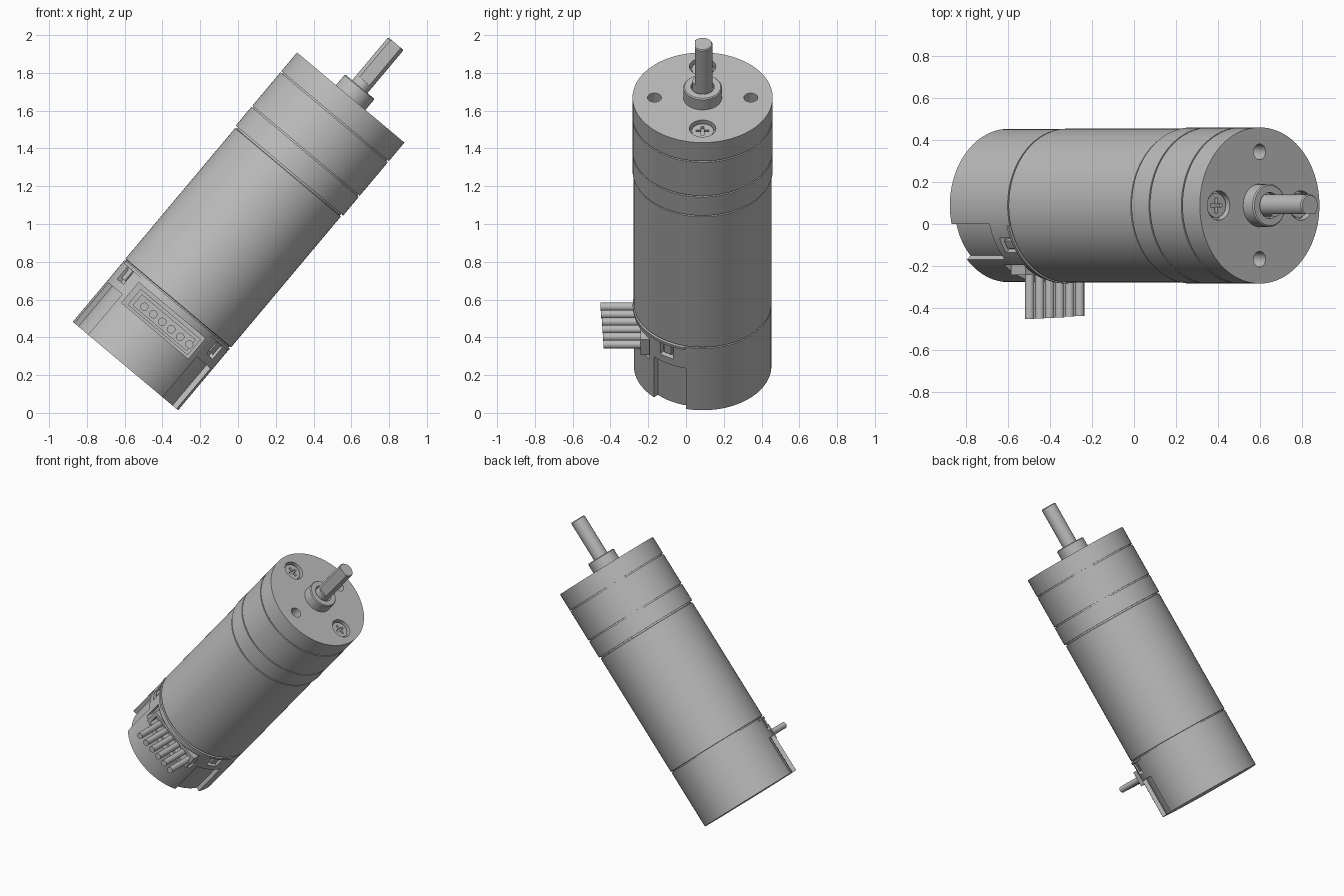
import bpy, bmesh, math
from mathutils import Matrix, Vector

if "Cube" in bpy.data.objects:
    bpy.data.objects.remove(bpy.data.objects["Cube"])

grey = bpy.data.materials.new("metal_grey")
grey.diffuse_color = (0.5, 0.5, 0.5, 1)
grey.use_nodes = True
grey.node_tree.nodes["Principled BSDF"].inputs["Base Color"].default_value = grey.diffuse_color

# Everything is built along local z, then tilted 40 degrees at the end
TILT = Matrix.Translation((-0.596, 0.088, 0.248)) @ Matrix.Rotation(math.radians(40), 4, 'Y')
parts = []


def finish(name, bm, keep=True):
    bmesh.ops.recalc_face_normals(bm, faces=bm.faces)
    me = bpy.data.meshes.new(name)
    bm.to_mesh(me)
    bm.free()
    me.materials.append(grey)
    ob = bpy.data.objects.new(name, me)
    bpy.context.collection.objects.link(ob)
    if keep:
        parts.append(ob)
    return ob


def lathe(name, profile, segs=96, keep=True):
    """Revolve (radius, height) points; the ends are closed with flat discs."""
    bm = bmesh.new()
    rings = [[bm.verts.new((r * math.cos(a), r * math.sin(a), z))
              for a in (2 * math.pi * i / segs for i in range(segs))] for r, z in profile]
    for lo, hi in zip(rings, rings[1:]):
        for i in range(segs):
            j = (i + 1) % segs
            bm.faces.new((lo[i], lo[j], hi[j], hi[i]))
    bm.faces.new(rings[0])
    bm.faces.new(rings[-1])
    return finish(name, bm, keep)


def cylinder(name, r, z0, z1, x=0, y=0, segs=32, keep=True):
    ob = lathe(name, [(r, z0), (r, z1)], segs, keep)
    ob.data.transform(Matrix.Translation((x, y, 0)))
    return ob


def box(name, lo, hi, keep=True):
    bm = bmesh.new()
    bmesh.ops.create_cube(bm, size=1)
    lo, hi = Vector(lo), Vector(hi)
    for v in bm.verts:
        v.co = [(lo[k] + hi[k]) / 2 + v.co[k] * (hi[k] - lo[k]) for k in range(3)]
    return finish(name, bm, keep)


def arc_block(name, r0, r1, a0, a1, z0, z1, keep=False, n=16):
    """Curved wall segment between two angles in degrees."""
    bm = bmesh.new()
    angs = [math.radians(a0 + (a1 - a0) * i / n) for i in range(n + 1)]
    pts = [(r1 * math.cos(a), r1 * math.sin(a)) for a in angs]
    pts += [(r0 * math.cos(a), r0 * math.sin(a)) for a in reversed(angs)]
    f = bm.faces.new([bm.verts.new((x, y, z0)) for x, y in pts])
    top = bmesh.ops.extrude_face_region(bm, geom=[f])["geom"]
    bmesh.ops.translate(bm, vec=(0, 0, z1 - z0),
                        verts=[g for g in top if isinstance(g, bmesh.types.BMVert)])
    return finish(name, bm, keep)


def cut(ob, cutters):
    bpy.context.view_layer.objects.active = ob
    for c in cutters:
        m = ob.modifiers.new("cut", 'BOOLEAN')
        m.operation, m.solver, m.object = 'DIFFERENCE', 'EXACT', c
        bpy.ops.object.modifier_apply(modifier=m.name)
        bpy.data.objects.remove(c)


# Motor can with narrow necks at both ends
lathe("motor_can", [(0.355, 0.40), (0.355, 0.434), (0.365, 0.436), (0.365, 1.338),
                    (0.357, 1.340), (0.357, 1.36)])

# Gearbox: base and ring gear separated by seams
R, S = 0.371, 0.361
lathe("gearbox_body", [(R, 1.351), (R, 1.480), (S, 1.480), (S, 1.488), (R, 1.488),
                       (R, 1.719), (S, 1.719), (S, 1.73)])

# Front plate with two mounting holes and two screw recesses
plate = lathe("front_plate", [(R, 1.727), (R, 1.8556)])
cut(plate, [cylinder("cutter", 0.037, 1.76, 2, 0, s * 0.255, keep=False) for s in (-1, 1)]
    + [cylinder("cutter", 0.07, 1.815, 2, s * 0.255, 0, keep=False) for s in (-1, 1)])
for s in (-1, 1):
    x = s * 0.255
    screw = cylinder("screw_" + ("left" if s < 0 else "right"), 0.058, 1.80, 1.840, x)
    cut(screw, [box("cutter", (x - a, -b, 1.822), (x + a, b, 1.9), False)
                for a, b in ((0.035, 0.008), (0.008, 0.035))])

# Bearing boss and D-cut output shaft
boss = lathe("bearing_boss", [(0.102, 1.85), (0.102, 1.925), (0.096, 1.931)], 48)
cut(boss, [cylinder("cutter", 0.062, 1.90, 2.0, keep=False)])
shaft = lathe("output_shaft", [(0.053, 1.85), (0.053, 2.222), (0.048, 2.228)], 40)
cut(shaft, [box("cutter", (-0.1, -0.1, 1.97), (0.1, -0.040, 2.3), False)])

# Encoder cap with side gaps, small latch windows and a connector opening
cap = lathe("encoder_cap", [(0.364, 0), (0.364, 0.427)])
cutters = []
for mirror in (False, True):
    def span(a, b):
        return (180 - b, 180 - a) if mirror else (a, b)
    cutters.append(arc_block("cutter", 0.335, 0.42, *span(-45, -14), -0.1, 0.28))
    cutters.append(arc_block("cutter", 0.335, 0.42, *span(-38, -25), 0.325, 0.41))
    arc_block("latch_" + ("left" if mirror else "right"), 0.32, 0.358,
              *span(-35, -28), 0.345, 0.41, keep=True)
cutters.append(box("cutter", (-0.23, -0.5, 0.243), (0.23, -0.22, 0.385), False))
cut(cap, cutters)

# Raised collar lip around the front of the cap
arc_block("cap_lip", 0.35, 0.370, -165, -15, 0.411, 0.427, keep=True, n=40)

# Connector socket with a hollow front
socket = box("connector_socket", (-0.2, -0.33, 0.256), (0.215, -0.2, 0.365))
cut(socket, [box("cutter", (-0.175, -0.5, 0.272), (0.195, -0.26, 0.345), False)])

# Six wires leaving the socket
for i in range(6):
    wire = cylinder("wire_%d" % (i + 1), 0.022, 0.23, 0.54 - 0.003 * i, segs=20)
    wire.data.transform(Matrix.Translation((-0.125 + 0.062 * i, 0, 0.305))
                        @ Matrix.Rotation(math.radians(90), 4, 'X'))

# Smooth round sides, keep edges crisp, and tilt the whole assembly
for ob in parts:
    ob.data.transform(TILT)
    bpy.ops.object.select_all(action='DESELECT')
    ob.select_set(True)
    bpy.context.view_layer.objects.active = ob
    bpy.ops.object.shade_smooth_by_angle(angle=math.radians(30))
